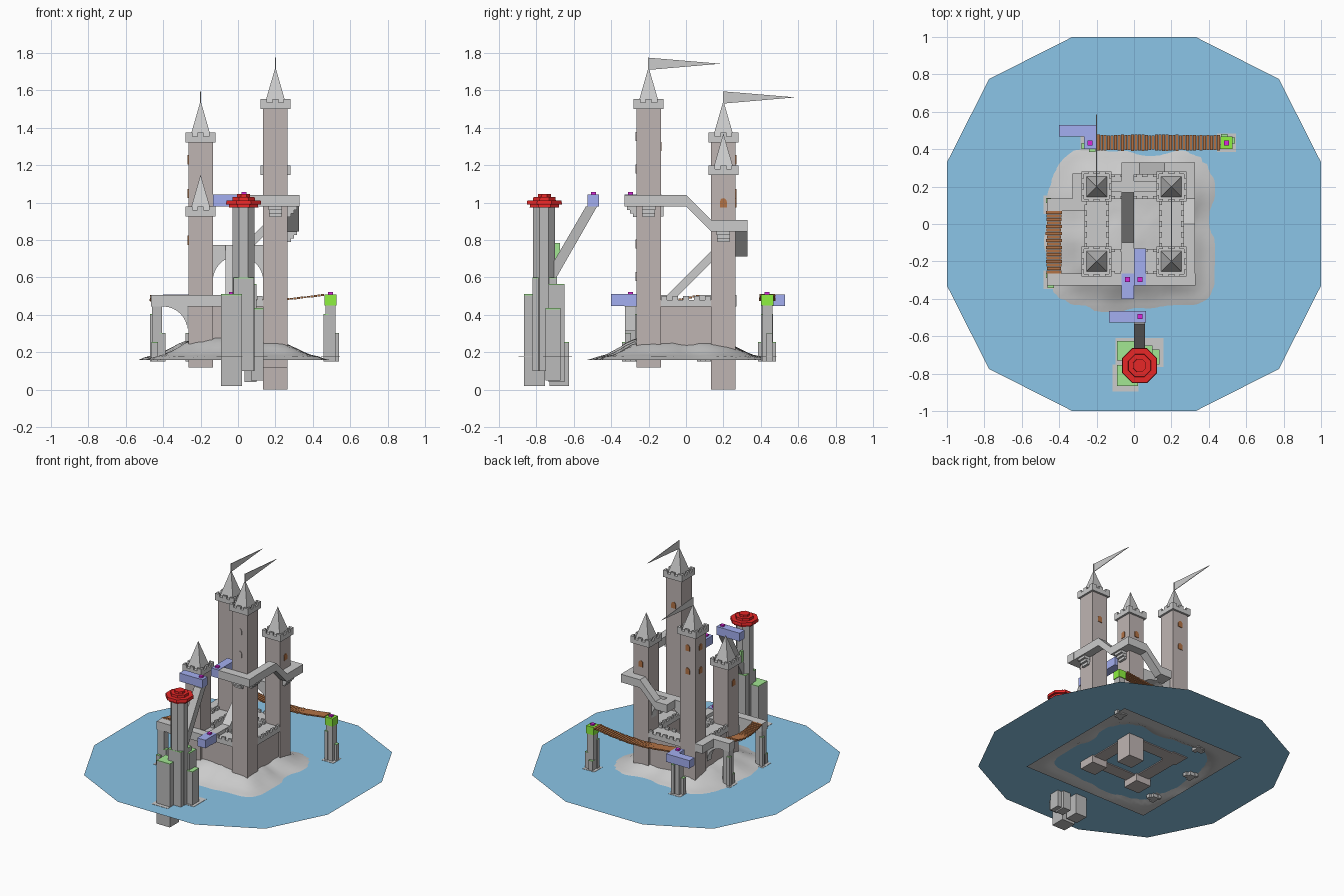
import bpy, bmesh, math, random
from mathutils import Matrix, Vector

if "Cube" in bpy.data.objects:
    bpy.data.objects.remove(bpy.data.objects["Cube"])
random.seed(4)

def mat(name, *c):
    m = bpy.data.materials.new(name)
    m.diffuse_color = (*c, 1)
    m.use_nodes = True
    m.node_tree.nodes["Principled BSDF"].inputs["Base Color"].default_value = m.diffuse_color
    return m

STONE = mat("brown_stone", .52, .46, .45)
WATER = mat("water", .26, .56, .80)
RED = mat("red", .80, .02, .02)
BLUE = mat("blue", .37, .43, .88)
GREEN = mat("green", .27, .88, .05)
GRASS = mat("grass", .36, .80, .29)
PINK = mat("magenta", .70, .02, .70)
WOOD = mat("wood", .45, .17, .06)
GREY = mat("dark_grey", .5, .5, .5)

def finish(name, bm, m=None):
    bmesh.ops.recalc_face_normals(bm, faces=bm.faces)
    me = bpy.data.meshes.new(name)
    bm.to_mesh(me)
    bm.free()
    ob = bpy.data.objects.new(name, me)
    bpy.context.collection.objects.link(ob)
    if m:
        me.materials.append(m)
    return ob

def boxes(name, items, m=None):
    """One object from boxes (x0, x1, y0, y1, z0, z1)."""
    bm = bmesh.new()
    for x0, x1, y0, y1, z0, z1 in items:
        mx = Matrix.Translation(((x0+x1)/2, (y0+y1)/2, (z0+z1)/2)) @ Matrix.Diagonal((x1-x0, y1-y0, z1-z0, 1))
        bmesh.ops.create_cube(bm, size=1, matrix=mx)
    return finish(name, bm, m)

def prism(name, pts, axis, lo, hi, m=None):
    """Profile (u, z) extruded along x or y."""
    bm = bmesh.new()
    put = (lambda u, z: (lo, u, z)) if axis == 'x' else (lambda u, z: (u, lo, z))
    f = bm.faces.new([bm.verts.new(put(u, z)) for u, z in pts])
    r = bmesh.ops.extrude_face_region(bm, geom=[f])
    d = Vector((hi-lo, 0, 0) if axis == 'x' else (0, hi-lo, 0))
    bmesh.ops.translate(bm, vec=d, verts=[v for v in r['geom'] if isinstance(v, bmesh.types.BMVert)])
    return finish(name, bm, m)

def walkway(name, top, axis, lo, hi, t=.062):
    prism(name, top + [(u, z-t) for u, z in reversed(top)], axis, lo, hi)

def spandrel(name, cx, cz, r, s, axis, lo, hi):
    """Concave quarter arch filling the upper corner on side s."""
    arc = [(cx+s*r*math.cos(a), cz+r*math.sin(a)) for a in [i*math.pi/16 for i in range(9)]]
    prism(name, arc + [(cx, cz+r+.01), (cx+s*r, cz+r+.01)], axis, lo, hi)

def cone(name, x, y, z0, z1, r0, r1, n, m=None, turn=0):
    bm = bmesh.new()
    mx = Matrix.Translation((x, y, (z0+z1)/2)) @ Matrix.Rotation(turn, 4, 'Z')
    bmesh.ops.create_cone(bm, cap_ends=True, segments=n, radius1=r0, radius2=r1, depth=z1-z0, matrix=mx)
    return finish(name, bm, m)

# Water sheet, twelve sided
bm = bmesh.new()
quad = [(1, .33), (.775, .775), (.33, 1)]
ring = []
for k in range(4):
    for p in quad:
        ring.append(Matrix.Rotation(k*math.pi/2, 3, 'Z') @ Vector((*p, .177)))
bm.faces.new([bm.verts.new(v) for v in ring])
finish("water", bm, WATER)

# Sand island: a displaced square grid dipping under the water at its rim
bm = bmesh.new()
bmesh.ops.create_grid(bm, x_segments=30, y_segments=30, size=.535)
for v in bm.verts:
    x, y = v.co.x+.02, v.co.y+.035
    a = math.atan2(y, x)
    d = (abs(x/.445)**5 + abs(y/.42)**5)**.2
    d += .03*math.sin(5*a+1) + .018*math.sin(11*a)
    h = max(0, min(1, (1.0-d)/.5))
    bump = .03*math.exp(-((x+.05)**2+(y+.12)**2)/.03)
    v.co.z = (.179 + .075*h*h*(3-2*h) + bump*h) if d < 1 else max(.158, .179-.2*(d-1))
    v.co.z += random.uniform(-.004, .004)*h
isl = finish("sand_island", bm)
for p in isl.data.polygons:
    p.use_smooth = True

# Arched window on a tower face
def window(x, y, z, face):
    c = x if face in '-y+y' else y
    w = .018
    pts = [(c-w, z-.025), (c+w, z-.025)] + [(c+w*math.cos(t), z+.006+w*math.sin(t)) for t in [i*math.pi/6 for i in range(7)]]
    s = -1 if face[0] == '-' else 1
    base = (y if face[1] == 'y' else x) + s*.064
    prism("window", pts, 'y' if face[1] == 'y' else 'x', base, base+s*.005,
          WOOD if face != '-y' else STONE)

# Towers: shaft, battlements, spire, pennant
def tower(x, y, bottom, top, flag, wins):
    boxes("tower_shaft", [(x-.065, x+.065, y-.065, y+.065, bottom, top-.045)], STONE)
    b = [(x-.08, x+.08, y-.08, y+.08, top-.053, top-.02)]
    for i in (-1, 0, 1):
        for j in (-1, 0, 1):
            if i or j:
                wx, wy = (.018 if i else .014), (.018 if j else .014)
                if i and j:
                    for dx, dy in ((.018, .007), (.007, .018)):
                        cx, cy = x+i*(.08-dx), y+j*(.08-dy)
                        b.append((cx-dx, cx+dx, cy-dy, cy+dy, top-.021, top))
                else:
                    cx, cy = x+i*.073, y+j*.073
                    wx, wy = (.007, .016) if i else (.016, .007)
                    b.append((cx-wx, cx+wx, cy-wy, cy+wy, top-.021, top))
    boxes("battlement", b)
    cone("spire", x, y, top-.021, top+.17, .055*math.sqrt(2), 0, 4, None, math.pi/4)
    if flag:
        z = top+.22
        boxes("flag_pole", [(x-.003, x+.003, y-.003, y+.003, top+.1, z)])
        prism("pennant", [(y, z), (y, z-.065), (y+.385, z-.032)], 'x', x-.002, x+.002)
    for z, face in wins:
        window(x, y, z, face)

tower(.2, -.2, .12, 1.555, True, [(1.18, '-y'), (1.355, '-y'), (1.3, '+y')])
tower(-.2, .2, .17, 1.375, True, [(1.23, '+y'), (1.05, '+y'), (1.23, '-x'), (1.05, '-x')])
tower(.2, .2, 0, 1.2, False, [(1.0, '+x'), (1.0, '+y')])
tower(-.2, -.2, .12, .98, False, [(.605, '-y'), (.78, '-y'), (.8, '-x')])

# Curtain walls with crenellated caps
for s in (-1, 1):
    boxes("curtain_wall", [(s*.2-.05, s*.2+.05, -.14, .14, .17, .45)], STONE)
    boxes("curtain_wall", [(-.14, .14, s*.2-.05, s*.2+.05, .17, .45)], STONE)
    for axis in (0, 1):
        b = []
        for lo, hi, z0, z1 in [(-.135, .135, .445, .48)] + [(k*.058-.015, k*.058+.015, .479, .5) for k in range(-2, 3)]:
            for e in ((-.065, .065),) if z0 < .46 else ((-.065, -.05), (.05, .065)):
                u = (s*.2+e[0], s*.2+e[1])
                b.append((*u, lo, hi, z0, z1) if axis == 0 else (lo, hi, *u, z0, z1))
        boxes("wall_battlement", b)

# Walkways winding round the towers
walkway("lower_front_walk", [(-.465, .507), (-.067, .507)], 'y', -.33, -.265)
walkway("upper_front_walk", [(.065, 1.042), (.33, 1.042)], 'y', -.33, -.265)
walkway("right_walk", [(-.33, 1.042), (.0, 1.042), (.135, .908), (.327, .908)], 'x', .265, .327)
walkway("back_walk", [(-.067, .775), (.03, .775), (.163, .908), (.327, .908)], 'y', .265, .33)
walkway("centre_stair", [(-.33, .507), (-.1, .507), (.168, .775), (.33, .775)], 'x', -.067, 0)
walkway("left_walk", [(-.465, .507), (-.265, .507)], 'y', .07, .135)
walkway("left_side_walk", [(.07, .507), (.27, .507)], 'x', -.33, -.265)
spandrel("front_arch", -.4, .315, .13, 1, 'y', -.325, -.27)
spandrel("left_arch", -.4, .315, .13, 1, 'y', .075, .13)
for s in (-1, 1):
    spandrel("inner_arch", 0, .58, .135, s, 'y', .17, .23)
boxes("inner_arch_top", [(-.14, .14, .17, .23, .713, .775)])

# Stepped corbels below the high walks
for x, y, z, ax in ((.2, -.2, .98, 'y'), (.2, -.2, .98, 'x'), (.2, .2, .846, 'x')):
    b = []
    for i in range(3):
        out, w, z1 = .115-.016*i, .036-.002*i, z-.019*i
        b.append((x-w, x+w, y-out, y, z1-.019, z1) if ax == 'y' else (x, x+out, y-w, y+w, z1-.019, z1))
    boxes("corbel", b)

# Rock pillars in the water with grass tufts and shore foam
def pillar(x, y, sx, sy):
    b = [(x-.027, x+.027, y-.027, y+.027, .15, .455)]
    tuft = []
    for dx, dy, r, h in ((.03*sx, .012*sy, .016, .30), (-.012*sx, .028*sy, .017, .25), (-.024*sx, -.022*sy, .013, .40)):
        b.append((x+dx-r, x+dx+r, y+dy-r, y+dy+r, .15, h))
        tuft.append((x+dx-r, x+dx+r, y+dy-r, y+dy+r, h, h+.004))
    boxes("rock_pillar", b, GREY)
    boxes("pillar_grass", tuft, GRASS)
    boxes("foam", [(x-.05, x+.05, y-.05, y+.05, .177, .179)])

pillar(-.433, -.298, 1, -1)
pillar(-.433, .103, 1, -1)
pillar(-.235, .43, -1, -1)
pillar(.495, .435, 1, 1)

# Rope bridges made of separate planks with a little sag
def bridge(axis, lo, hi, c, z0, z1, n):
    b = []
    for i in range(n):
        t = (i+.5)/n
        u, half = lo+(hi-lo)*t, (hi-lo)/n*.43
        z = z0+(z1-z0)*t-.028*math.sin(math.pi*t)
        w = .040+random.uniform(-.003, .005)
        e = (c-w, c+w)
        b.append((u-half, u+half, *e, z-.005, z+.005) if axis == 'x' else (*e, u-half, u+half, z-.005, z+.005))
    boxes("plank_bridge", b, WOOD)

bridge('x', -.2, .46, .435, .505, .508, 36)
bridge('y', -.265, .07, -.428, .505, .505, 18)

# Green end block, blue sliding blocks, magenta buttons
boxes("green_block", [(.463, .527, .402, .467, .45, .51)], GREEN)
boxes("blue_corner_block", [(-.4, -.2, .467, .53, .448, .51), (-.267, -.2, .4, .468, .448, .51)], BLUE)
boxes("blue_low_block", [(-.068, .001, -.4, -.264, .448, .511)], BLUE)
boxes("blue_high_block", [(0, .065, -.33, -.13, .98, 1.044)], BLUE)
boxes("blue_outer_block", [(-.133, .065, -.527, -.464, .98, 1.044)], BLUE)
boxes("buttons", [(x-.013, x+.013, y-.013, y+.013, z, z+.014) for x, y, z in
      ((-.235, .433, .508), (.495, .433, .508), (-.035, -.297, .508), (.033, -.297, 1.042), (.033, -.495, 1.042))], PINK)

# Sea tower: column, red tiered cap, stair and rock base
cone("sea_column", .03, -.76, .1, .98, .064, .064, 8, GREY, math.pi/8)
for z0, z1, r in ((.975, 1.0, .085), (.99, 1.012, .102), (1.01, 1.03, .066), (1.03, 1.046, .038)):
    cone("red_cap", .03, -.757, z0, z1, r, r*.97, 8, RED, math.pi/8)
prism("sea_stair", [(-.71, .57), (-.71, .68), (-.535, .98), (-.475, .98)], 'x', 0, .06, GREY)
rocks = [(-.09, .022, -.865, -.755, .02, .505), (-.09, .005, -.73, -.625, .02, .25),
         (.035, .1, -.735, -.65, .04, .56), (.07, .135, -.75, -.67, .05, .43),
         (-.025, .085, -.82, -.69, .1, .595)]
boxes("sea_rocks", rocks, GREY)
boxes("sea_grass", [(a, b, c, d, h, h+.006) for a, b, c, d, _, h in rocks], GRASS)
boxes("stair_grass", [(-.002, .015, -.70, -.675, .70, .785)], GRASS)
boxes("sea_foam", [(-.115, .025, -.895, -.75, .177, .179), (-.1, .158, -.765, -.61, .177, .179)])
